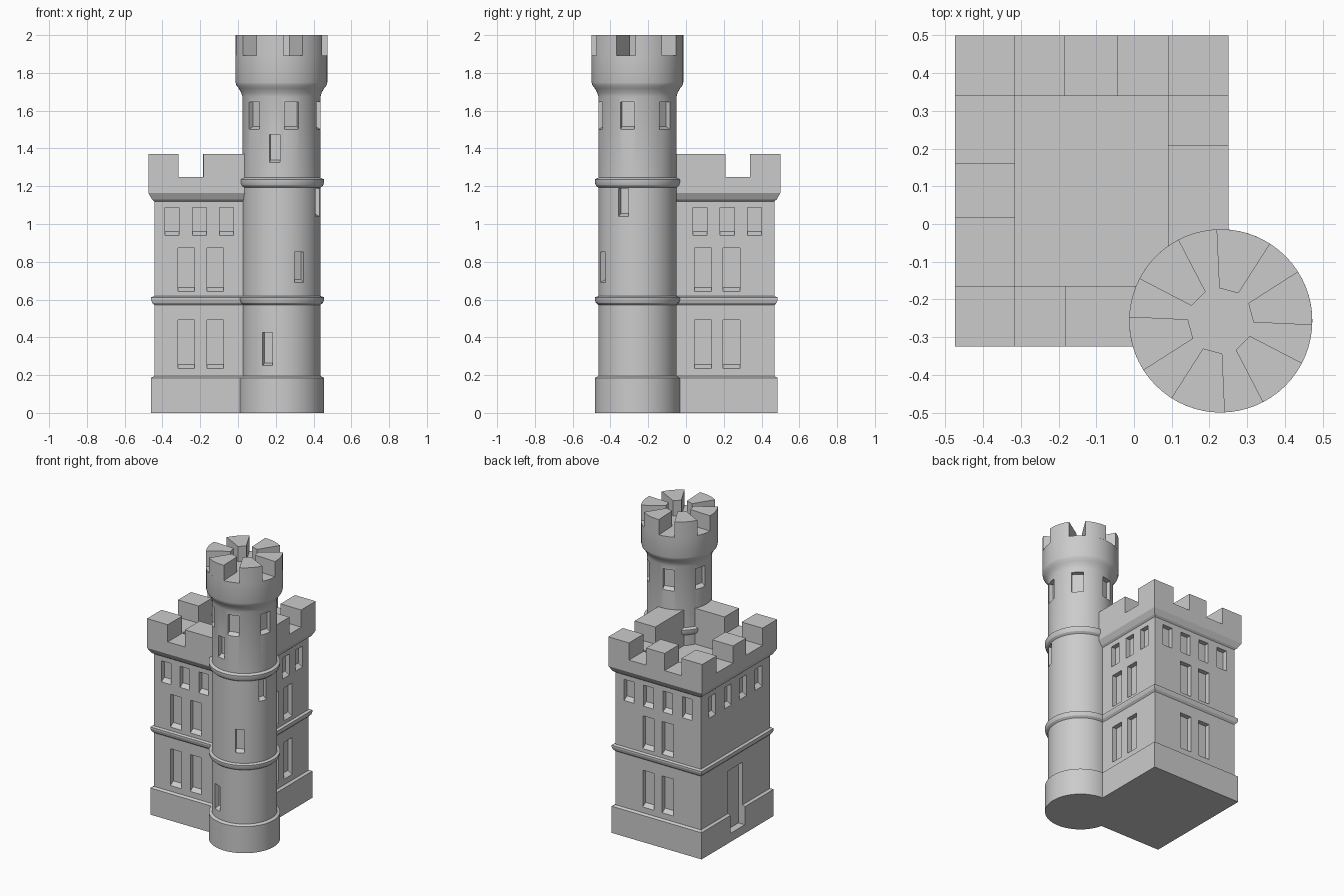
import bpy, bmesh, math
from math import cos, sin, radians

if "Cube" in bpy.data.objects:
    bpy.data.objects.remove(bpy.data.objects["Cube"])

stone = bpy.data.materials.new("grey stone")
stone.diffuse_color = (0.6, 0.6, 0.6, 1)
stone.use_nodes = True
stone.node_tree.nodes["Principled BSDF"].inputs["Base Color"].default_value = stone.diffuse_color

# Keep outline, shared by all its parts: plain wall rectangle
X0, X1, Y0, Y1 = -0.443, 0.218, -0.293, 0.468
CX, CY = (X0 + X1) / 2, (Y0 + Y1) / 2
TX, TY, TR = 0.23, -0.257, 0.207      # tower centre and shaft radius
OUT, INN = 0.032, -0.128              # parapet offsets from the wall


def finish(bm, name):
    bmesh.ops.recalc_face_normals(bm, faces=bm.faces)
    me = bpy.data.meshes.new(name)
    bm.to_mesh(me)
    bm.free()
    me.materials.append(stone)
    ob = bpy.data.objects.new(name, me)
    bpy.context.collection.objects.link(ob)
    return ob


def skin(rings, name):
    """Join stacked rings of points with faces and close both ends."""
    bm = bmesh.new()
    loops = [[bm.verts.new(p) for p in r] for r in rings]
    n = len(loops[0])
    for a, b in zip(loops, loops[1:]):
        for i in range(n):
            j = (i + 1) % n
            bm.faces.new((a[i], a[j], b[j], b[i]))
    bm.faces.new(loops[0][::-1])
    bm.faces.new(loops[-1])
    return finish(bm, name)


def rect_ring(o, z):
    return [(X0 - o, Y0 - o, z), (X1 + o, Y0 - o, z),
            (X1 + o, Y1 + o, z), (X0 - o, Y1 + o, z)]


def circle_ring(r, z, n=64):
    return [(TX + r * cos(2 * math.pi * i / n), TY + r * sin(2 * math.pi * i / n), z)
            for i in range(n)]


def prism(bm, a, b):
    """Solid between two matching outlines."""
    va, vb = [bm.verts.new(p) for p in a], [bm.verts.new(p) for p in b]
    n = len(va)
    bm.faces.new(va)
    bm.faces.new(vb[::-1])
    for i in range(n):
        j = (i + 1) % n
        bm.faces.new((va[i], vb[i], vb[j], va[j]))


def opening(bm, x, y, ang, w, z0, z1, sill=0.02, depth=0.032, out=0.05):
    """Window cutter at a wall point facing ang, with a sloping sill."""
    a = radians(ang)
    prof = [(-depth, z0 + sill), (out, z0 - sill * out / depth), (out, z1), (-depth, z1)]
    sides = [[(x + d * cos(a) - s * sin(a), y + d * sin(a) + s * cos(a), z)
              for d, z in prof] for s in (-w / 2, w / 2)]
    prism(bm, *sides)


def carve(ob, bm):
    cutter = finish(bm, ob.name + "_cutter")
    cutter.hide_render = True
    m = ob.modifiers.new("openings", 'BOOLEAN')
    m.operation, m.solver, m.object = 'DIFFERENCE', 'EXACT', cutter
    bpy.context.view_layer.update()
    me = bpy.data.meshes.new_from_object(
        ob.evaluated_get(bpy.context.evaluated_depsgraph_get()))
    ob.modifiers.clear()
    ob.data = me
    bpy.data.objects.remove(cutter)


# Keep: plinth, string course, cornice, parapet and sunken roof in one profile
keep = skin([rect_ring(o, z) for o, z in [
    (0.017, 0), (0.017, 0.186), (0, 0.195), (0, 0.57), (0.012, 0.583), (0.017, 0.6),
    (0.017, 0.612), (0, 0.618), (0, 1.12), (0.012, 1.13), (OUT, 1.165),
    (OUT, 1.25), (INN, 1.25), (INN, 1.12)]], "keep")

# Keep openings
cut = bmesh.new()
TOP, MID, LOW = (0.94, 1.087), (0.643, 0.872), (0.235, 0.492)
for x in (-0.349, -0.205, -0.06):
    opening(cut, x, Y0, -90, 0.074, *TOP)
for y in (0.074, 0.218, 0.362):
    opening(cut, X1, y, 0, 0.075, *TOP)
for i in range(4):
    opening(cut, CX + (i - 1.5) * 0.15, Y1, 90, 0.075, *TOP)
    opening(cut, X0, CY + (i - 1.5) * 0.17, 180, 0.075, *TOP)
for row in (MID, LOW):
    for x in (-0.273, -0.12):
        opening(cut, x, Y0, -90, 0.087, *row)
    for y in (0.091, 0.24):
        opening(cut, X1, y, 0, 0.09, *row)
    for s in (-0.075, 0.075):
        opening(cut, CX + s, Y1, 90, 0.087, *row)
opening(cut, X0, CY, 180, 0.16, 0.06, 0.492, sill=0)      # door
carve(keep, cut)

# Keep merlons
A0, A1, B0, B1 = X0 - OUT, X1 + OUT, Y0 - OUT, Y1 + OUT
T = OUT - INN
bm = bmesh.new()
for x0, x1, y0, y1 in [
        (A0, A0 + T, B0, B0 + T), (A0, A0 + T, B1 - T, B1), (A1 - T, A1, B1 - T, B1),
        (A0, A0 + T, 0.016, 0.16), (-0.185, -0.042, B1 - T, B1),
        (-0.182, 0.13, B0, B0 + T), (A1 - T, A1, B0 + T, 0.21)]:
    base = [(x0, y0), (x1, y0), (x1, y1), (x0, y1)]
    prism(bm, [(x, y, 1.25) for x, y in base], [(x, y, 1.37) for x, y in base])
finish(bm, "keep_merlons")

# Round tower
tower = skin([circle_ring(r, z) for r, z in [
    (0.226, 0), (0.226, 0.186), (TR, 0.195), (TR, 0.572), (0.22, 0.583), (0.226, 0.6),
    (0.226, 0.612), (TR, 0.618), (TR, 1.192), (0.22, 1.203), (0.226, 1.22),
    (0.226, 1.236), (TR, 1.245), (TR, 1.675), (0.213, 1.695), (0.226, 1.718),
    (0.239, 1.735), (0.243, 1.75), (0.243, 1.893)]], "tower")

# Tower openings: six belfry windows, then slits following the stair
cut = bmesh.new()
slots = [(45 + 60 * i, 0.077, 1.5, 1.645) for i in range(6)]
slots += [(249, 0.055, 0.25, 0.425), (297, 0.055, 0.69, 0.853),
          (339, 0.055, 1.04, 1.188), (260, 0.055, 1.325, 1.475)]
for ang, w, z0, z1 in slots:
    a = radians(ang)
    opening(cut, TX + TR * cos(a), TY + TR * sin(a), ang, w, z0, z1, sill=0.015)
carve(tower, cut)

# Tower merlons: six wedges
bm = bmesh.new()
for k in range(6):
    angs = [radians(15 + 60 * k + 17.6 * t / 3) for t in range(-3, 4)]
    plan = [(TX + 0.243 * cos(a), TY + 0.243 * sin(a)) for a in angs]
    plan += [(TX + 0.087 * cos(a), TY + 0.087 * sin(a)) for a in (angs[-1], angs[0])]
    prism(bm, [(x, y, 1.893) for x, y in plan], [(x, y, 2.0) for x, y in plan])
merlons = finish(bm, "tower_merlons")

# Smooth the round parts, keep edges crisp
for ob in (tower, merlons):
    bpy.ops.object.select_all(action='DESELECT')
    ob.select_set(True)
    bpy.context.view_layer.objects.active = ob
    bpy.ops.object.shade_smooth_by_angle(angle=radians(30))
